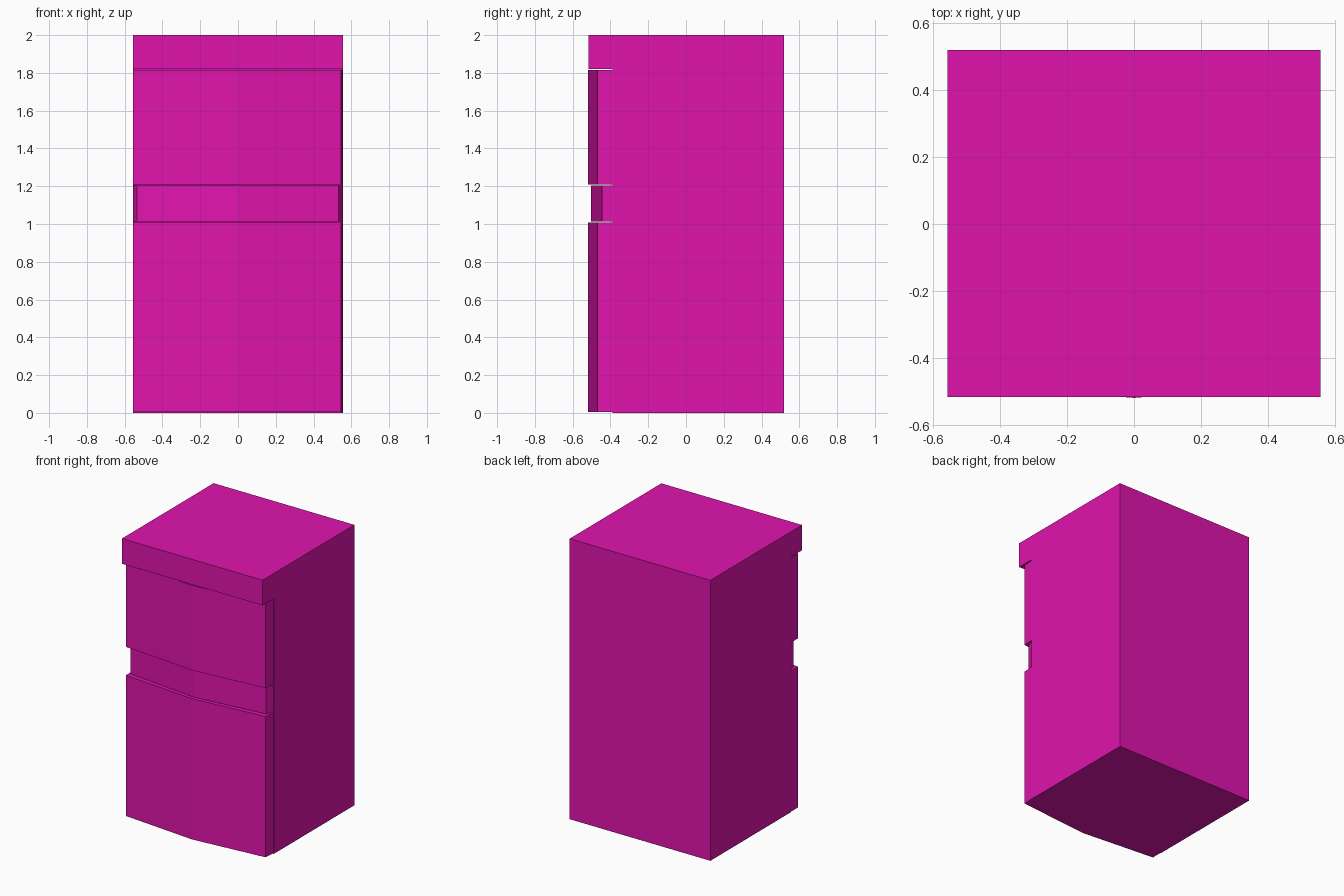
import bpy, bmesh
from mathutils import Vector

if "Cube" in bpy.data.objects:
    bpy.data.objects.remove(bpy.data.objects["Cube"])

mat = bpy.data.materials.new("magenta_paint")
mat.diffuse_color = (0.75, 0.007, 0.42, 1)
mat.use_nodes = True
mat.node_tree.nodes["Principled BSDF"].inputs["Base Color"].default_value = mat.diffuse_color


def prism(name, profile, offset):
    """Extrude a closed outline along an offset vector."""
    bm = bmesh.new()
    face = bm.faces.new([bm.verts.new(p) for p in profile])
    ext = bmesh.ops.extrude_face_region(bm, geom=[face], use_keep_orig=True)
    moved = [v for v in ext["geom"] if isinstance(v, bmesh.types.BMVert)]
    bmesh.ops.translate(bm, verts=moved, vec=Vector(offset))
    bmesh.ops.recalc_face_normals(bm, faces=bm.faces)
    mesh = bpy.data.meshes.new(name)
    bm.to_mesh(mesh)
    bm.free()
    obj = bpy.data.objects.new(name, mesh)
    mesh.materials.append(mat)
    bpy.context.collection.objects.link(obj)
    return obj


HALF, BACK, FRONT, RECESS = 0.555, 0.518, -0.515, -0.388

# Cabinet: L-shaped side outline with an overhanging top cap
side = [(BACK, 0), (BACK, 2), (FRONT, 2), (FRONT, 1.82), (RECESS, 1.82), (RECESS, 0)]
prism("cabinet", [(-HALF, y, z) for y, z in side], (2 * HALF, 0, 0))


def bowed_panel(name, left, right, edge_y, nose_y, z0, z1):
    """Front panel with a shallow two-facet bow and slightly tapered sides."""
    outline = [(-HALF, RECESS), (left, edge_y), (0, nose_y), (right, edge_y), (0.552, RECESS)]
    prism(name, [(x, y, z0) for x, y in outline], (0, 0, z1 - z0))


# Lower door, recessed middle band, upper door
bowed_panel("lower_door", -0.556, 0.546, -0.469, -0.518, 0.004, 1.008)
bowed_panel("middle_band", -0.535, 0.532, -0.445, -0.502, 1.013, 1.204)
bowed_panel("upper_door", -0.556, 0.546, -0.469, -0.518, 1.21, 1.815)
